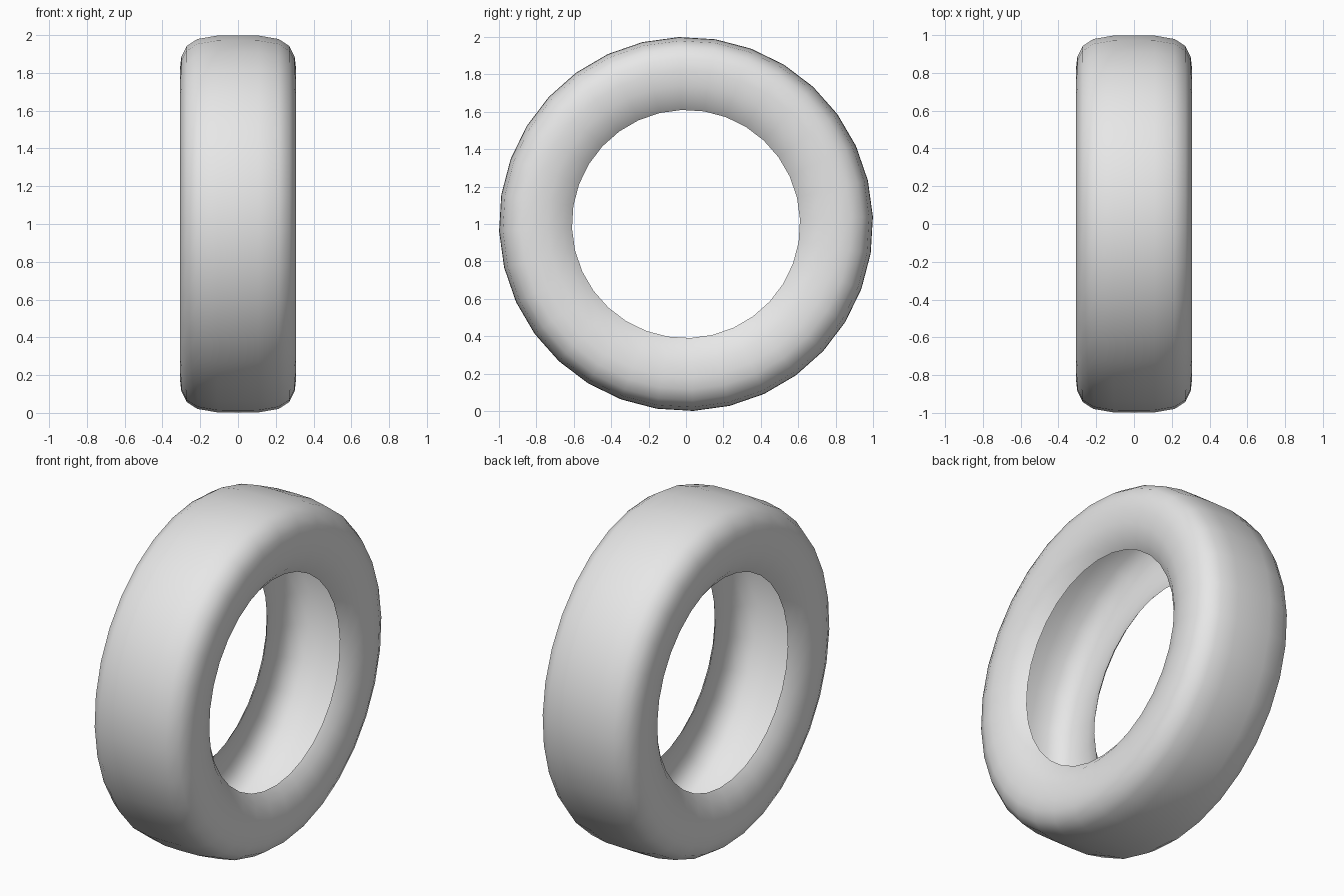
import bpy, bmesh
from math import radians, tau
from mathutils import Matrix, Vector

cube = bpy.data.objects.get("Cube")
if cube:
    bpy.data.objects.remove(cube, do_unlink=True)

SEGMENTS = 32

# Plain grey rubber
rubber = bpy.data.materials.new("grey_rubber")
rubber.use_nodes = True
grey = (0.8, 0.8, 0.8, 1)
rubber.diffuse_color = grey
rubber.node_tree.nodes["Principled BSDF"].inputs["Base Color"].default_value = grey

# Half cross-section from rim opening to tread centre: (offset along axle, radius)
half = [(0.235, 0.61), (0.275, 0.66), (0.3, 0.74), (0.308, 0.82),
        (0.3, 0.885), (0.272, 0.943), (0.215, 0.98), (0.11, 0.998), (0, 1.0)]
profile = half + [(-x, r) for x, r in reversed(half[:-1])]

# Revolve the open section around the axle, leaving the tyre hollow
bm = bmesh.new()
verts = [bm.verts.new((x, r, 0)) for x, r in profile]
edges = [bm.edges.new(pair) for pair in zip(verts, verts[1:])]
bmesh.ops.spin(bm, geom=verts + edges, cent=(0, 0, 0), axis=(1, 0, 0),
               angle=tau, steps=SEGMENTS)
bmesh.ops.remove_doubles(bm, verts=bm.verts, dist=0.0005)
bmesh.ops.recalc_face_normals(bm, faces=bm.faces)

# Make the tread face outward
tread = max(bm.faces, key=lambda f: f.calc_center_median().yz.length)
centre = tread.calc_center_median()
if tread.normal.dot(Vector((0, centre.y, centre.z))) < 0:
    bmesh.ops.reverse_faces(bm, faces=bm.faces)

# Turn slightly about the axle and stand on the ground
bm.transform(Matrix.Translation((0, 0, 1)) @ Matrix.Rotation(radians(2.2), 4, "X"))
for face in bm.faces:
    face.smooth = True

mesh = bpy.data.meshes.new("tyre")
bm.to_mesh(mesh)
bm.free()
mesh.materials.append(rubber)
tyre = bpy.data.objects.new("tyre", mesh)
bpy.context.collection.objects.link(tyre)
